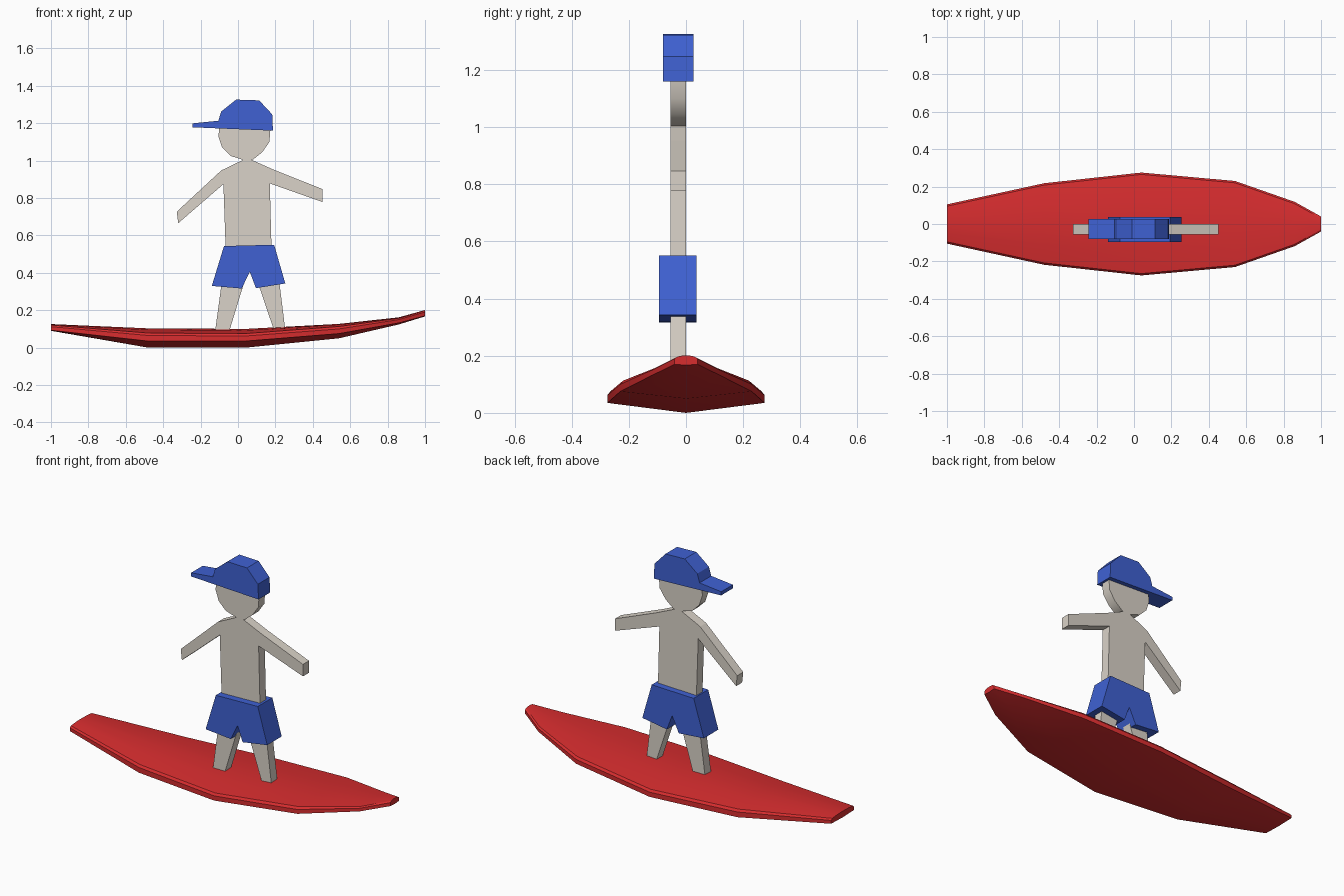
import bpy, bmesh, math

if "Cube" in bpy.data.objects:
    bpy.data.objects.remove(bpy.data.objects["Cube"])


def material(name, rgb):
    m = bpy.data.materials.new(name)
    m.diffuse_color = (*rgb, 1)
    m.use_nodes = True
    m.node_tree.nodes["Principled BSDF"].inputs["Base Color"].default_value = m.diffuse_color
    return m


RED = material("red", (0.68, 0.026, 0.028))
BLUE = material("blue", (0.05, 0.12, 0.65))
SKIN = material("skin", (0.70, 0.65, 0.58))


def finish(bm, name, mat, smooth=None):
    bmesh.ops.recalc_face_normals(bm, faces=bm.faces)
    me = bpy.data.meshes.new(name)
    bm.to_mesh(me)
    bm.free()
    ob = bpy.data.objects.new(name, me)
    bpy.context.collection.objects.link(ob)
    me.materials.append(mat)
    if smooth:
        bpy.ops.object.select_all(action='DESELECT')
        ob.select_set(True)
        bpy.context.view_layer.objects.active = ob
        bpy.ops.object.shade_smooth_by_angle(angle=math.radians(smooth))
    return ob


def slab(name, outline, y0, y1, mat, smooth=None):
    """Front outline (x, z) extruded from y0 to y1."""
    bm = bmesh.new()
    face = bm.faces.new([bm.verts.new((x, y0, z)) for x, z in outline])
    ext = bmesh.ops.extrude_face_region(bm, geom=[face])
    verts = [v for v in ext["geom"] if isinstance(v, bmesh.types.BMVert)]
    bmesh.ops.translate(bm, verts=verts, vec=(0, y1 - y0, 0))
    return finish(bm, name, mat, smooth)


# Board stations: x, half width, rail bottom, rail top, deck centre, keel
stations = [
    (-1.00, 0.105, 0.093, 0.112, 0.126, 0.090),
    (-0.48, 0.218, 0.035, 0.065, 0.103, 0.000),
    (0.04, 0.275, 0.035, 0.062, 0.100, 0.000),
    (0.54, 0.230, 0.075, 0.100, 0.127, 0.050),
    (0.86, 0.118, 0.132, 0.150, 0.162, 0.124),
    (1.00, 0.040, 0.170, 0.190, 0.201, 0.167),
]
bm = bmesh.new()
rings = []
for x, w, rb, rt, deck, keel in stations:
    shoulder = rt + min(0.013, (deck - rt) * 0.6)
    half = [(w, rb), (w, rt), (w - 0.01, shoulder),
            (w * 0.5, shoulder + 0.7 * (deck - shoulder))]
    ring = [(0, keel)] + half + [(0, deck)] + [(-y, z) for y, z in reversed(half)]
    rings.append([bm.verts.new((x, y, z)) for y, z in ring])
for a, b in zip(rings, rings[1:]):
    n = len(a)
    for i in range(n):
        bm.faces.new((a[i], a[(i + 1) % n], b[(i + 1) % n], b[i]))
bm.faces.new(rings[0])
bm.faces.new(rings[-1])
finish(bm, "board", RED, 22)

# Rider: flat cut-out body
BACK, FRONT = 0.0, -0.055
slab("torso_and_arms", [
    (0.03, 1.005), (-0.09, 0.947), (-0.327, 0.727), (-0.32, 0.665),
    (-0.078, 0.874), (-0.065, 0.50), (0.18, 0.50), (0.17, 0.878),
    (0.453, 0.778), (0.453, 0.847), (0.187, 0.953), (0.07, 1.005)],
    FRONT, BACK, SKIN)
slab("head", [
    (-0.098, 1.19), (-0.105, 1.13), (-0.085, 1.07), (-0.04, 1.025),
    (0.03, 1.003), (0.08, 1.005), (0.13, 1.045), (0.168, 1.10),
    (0.175, 1.19)], FRONT, BACK, SKIN, 40)
slab("left_leg", [(-0.08, 0.40), (0.05, 0.40), (0.018, 0.30),
                  (-0.046, 0.09), (-0.122, 0.09)], FRONT, BACK, SKIN)
slab("right_leg", [(0.085, 0.40), (0.215, 0.40), (0.252, 0.10),
                   (0.19, 0.10), (0.112, 0.33)], FRONT, BACK, SKIN)

# Shorts
slab("shorts", [
    (-0.075, 0.543), (0.193, 0.55), (0.253, 0.343), (0.096, 0.318),
    (0.063, 0.406), (0.02, 0.316), (-0.14, 0.33)], -0.095, 0.037, BLUE)

# Cap with side-facing brim
slab("cap", [
    (-0.243, 1.178), (0.187, 1.16), (0.183, 1.247), (0.113, 1.322),
    (-0.01, 1.326), (-0.09, 1.262), (-0.105, 1.213), (-0.243, 1.199)],
    -0.08, 0.026, BLUE)
